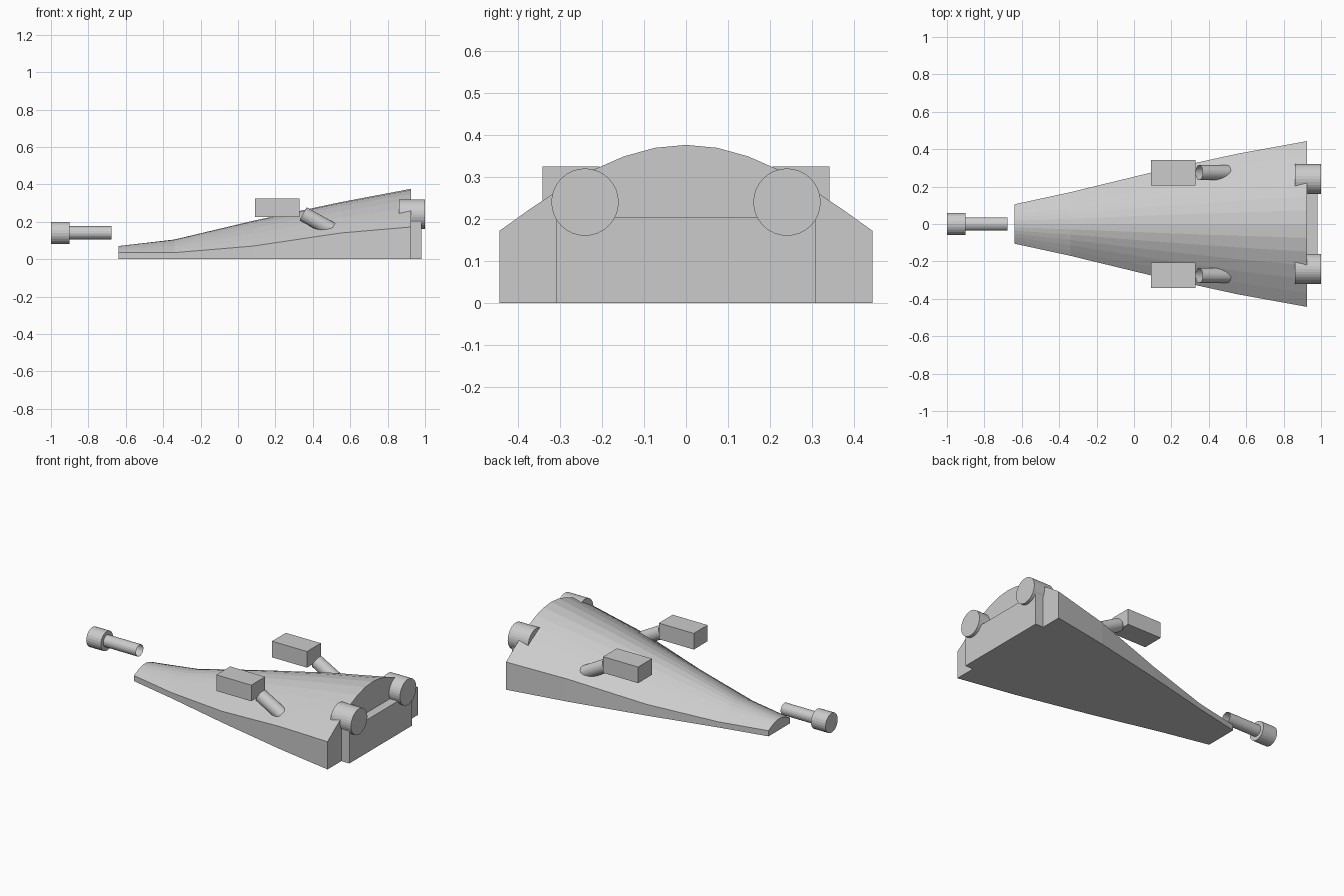
import bpy, bmesh, math
from mathutils import Vector

if "Cube" in bpy.data.objects:
    bpy.data.objects.remove(bpy.data.objects["Cube"])


def finish(bm, name, mirrored=False):
    bmesh.ops.recalc_face_normals(bm, faces=bm.faces)
    mesh = bpy.data.meshes.new(name)
    bm.to_mesh(mesh)
    bm.free()
    obj = bpy.data.objects.new(name, mesh)
    bpy.context.collection.objects.link(obj)
    if mirrored:
        mod = obj.modifiers.new("Mirror", 'MIRROR')
        mod.use_axis = (False, True, False)
        mod.use_mirror_merge = False
    return obj


def box(name, lo, hi, mirrored=False):
    bm = bmesh.new()
    bmesh.ops.create_cube(bm, size=1)
    lo, hi = Vector(lo), Vector(hi)
    for v in bm.verts:
        v.co = (lo + hi) / 2 + v.co * (hi - lo)
    return finish(bm, name, mirrored)


def cylinder(name, start, end, radius, capped=True, mirrored=False, sides=24):
    a, b = Vector(start), Vector(end)
    bm = bmesh.new()
    bmesh.ops.create_cone(bm, cap_ends=capped, segments=sides, radius1=radius,
                          radius2=radius, depth=(b - a).length)
    rot = (b - a).to_track_quat('Z', 'Y')
    for v in bm.verts:
        v.co = rot @ v.co + (a + b) / 2
    return finish(bm, name, mirrored)


# Wedge hull lofted through stations: x, half width, side height, crown height
stations = [(-0.64, 0.105, 0.035, 0.07), (-0.34, 0.17, 0.035, 0.105),
            (0.08, 0.272, 0.07, 0.205), (0.55, 0.375, 0.14, 0.305),
            (0.925, 0.443, 0.172, 0.376)]
STEPS = 12
bm = bmesh.new()
rings = []
for x, w, side, top in stations:
    ring = [bm.verts.new((x, -w, 0))]
    for i in range(STEPS + 1):
        t = 2 * i / STEPS - 1
        z = side + (top - side) * math.cos(t * math.pi / 2)
        ring.append(bm.verts.new((x, t * w, z)))
    ring.append(bm.verts.new((x, w, 0)))
    rings.append(ring)
for r0, r1 in zip(rings, rings[1:]):
    for i in range(len(r0)):
        j = (i + 1) % len(r0)
        bm.faces.new((r0[i], r0[j], r1[j], r1[i]))
bm.faces.new(rings[0])
bm.faces.new(rings[-1])
finish(bm, "hull")

# Rear block and twin engines
box("rear_block", (0.9, -0.308, 0), (0.98, 0.308, 0.205))
cylinder("engine", (0.86, 0.24, 0.24), (1.0, 0.24, 0.24), 0.08, mirrored=True, sides=32)

# Side pods on slanted open-ended struts
box("side_pod", (0.09, 0.205, 0.225), (0.33, 0.341, 0.325), mirrored=True)
cylinder("pod_strut", (0.348, 0.275, 0.242), (0.5, 0.275, 0.158), 0.04,
         capped=False, mirrored=True)

# Nose piece floating ahead of the hull
cylinder("nose_head", (-1.0, 0, 0.14), (-0.9, 0, 0.14), 0.06)
cylinder("nose_barrel", (-0.9, 0, 0.141), (-0.675, 0, 0.141), 0.036, capped=False)
